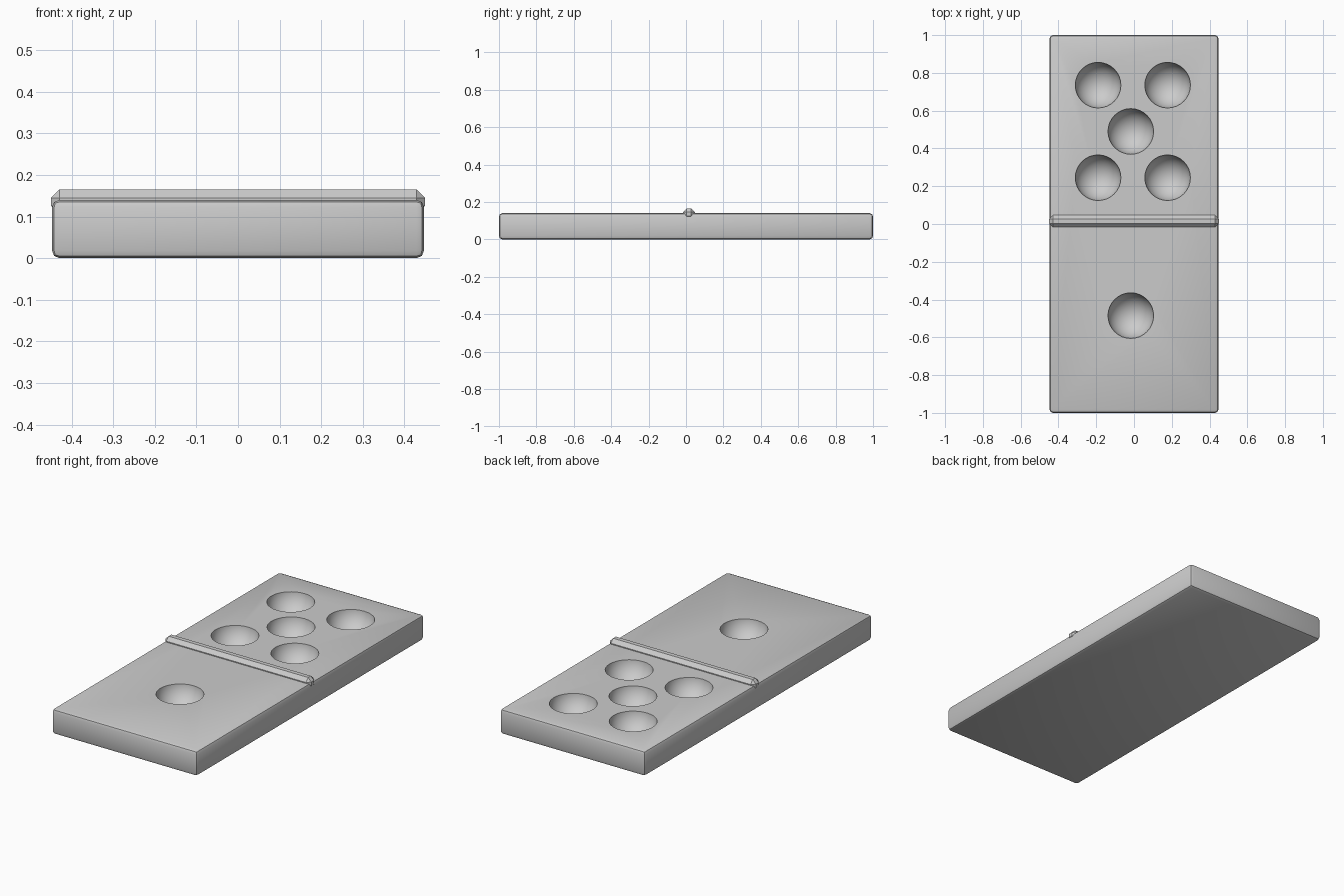
import bpy

cube = bpy.data.objects.get("Cube")
if cube:
    bpy.data.objects.remove(cube, do_unlink=True)

grey = bpy.data.materials.new("plain_grey")
grey.use_nodes = True
colour = (0.6, 0.6, 0.6, 1)
grey.diffuse_color = colour
grey.node_tree.nodes["Principled BSDF"].inputs["Base Color"].default_value = colour

TOP = 0.14


def box(name, centre, size, bevel, segments):
    bpy.ops.mesh.primitive_cube_add(size=1, location=centre)
    ob = bpy.context.object
    ob.name = name
    ob.scale = size
    bpy.ops.object.transform_apply(location=False, rotation=False, scale=True)
    ob.data.materials.append(grey)
    mod = ob.modifiers.new("rounded_edges", 'BEVEL')
    mod.width = bevel
    mod.segments = segments
    bpy.context.view_layer.objects.active = ob
    bpy.ops.object.modifier_apply(modifier=mod.name)
    return ob


# Tile body and raised divider
tile = box("tile_body", (0, 0, TOP / 2), (0.894, 2, TOP), 0.018, 2)
divider = box("divider_bar", (0, 0.015, 0.135), (0.898, 0.064, 0.06), 0.02, 1)

# Round pips scooped out of the top: five at the back, one at the front
pips = [(x, y) for x in (-0.19, 0.178) for y in (0.245, 0.735)]
pips += [(-0.017, 0.49), (-0.017, -0.485)]
for i, (x, y) in enumerate(pips):
    bpy.ops.mesh.primitive_uv_sphere_add(segments=32, ring_count=16, radius=0.122,
                                         location=(x, y, TOP + 0.012))
    cutter = bpy.context.object
    cutter.name = f"pip_cutter_{i + 1}"
    cutter.data.materials.append(grey)
    bpy.ops.object.shade_smooth()
    bpy.context.view_layer.objects.active = tile
    cut = tile.modifiers.new("pip", 'BOOLEAN')
    cut.operation = 'DIFFERENCE'
    cut.solver = 'EXACT'
    cut.object = cutter
    bpy.ops.object.modifier_apply(modifier=cut.name)
    bpy.data.objects.remove(cutter, do_unlink=True)

# Smooth the curved surfaces, keep the rims crisp
for ob in (tile, divider):
    bpy.ops.object.select_all(action='DESELECT')
    ob.select_set(True)
    bpy.context.view_layer.objects.active = ob
    bpy.ops.object.shade_smooth_by_angle(angle=0.55)
